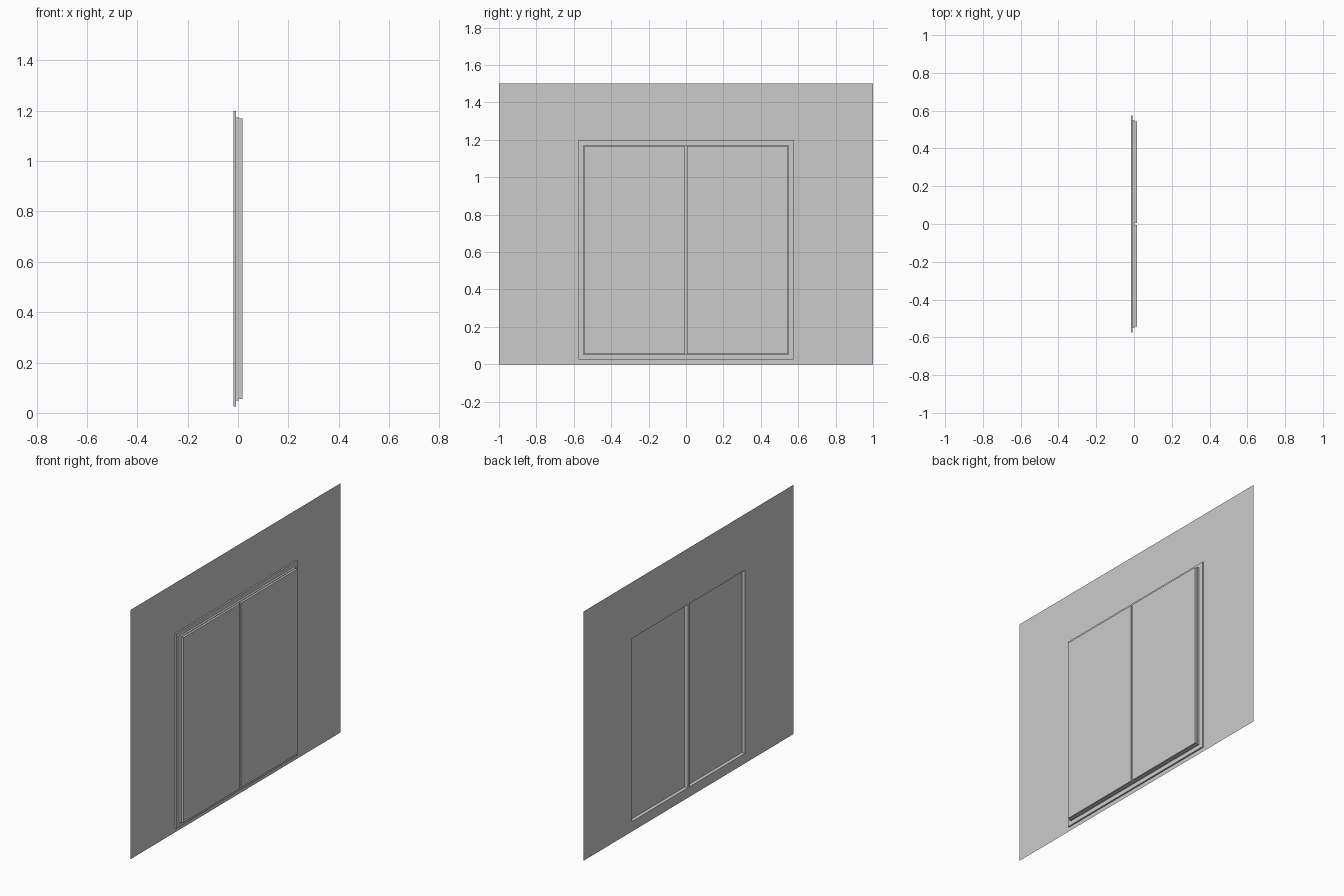
import bpy
import bmesh

cube = bpy.data.objects.get("Cube")
if cube:
    bpy.data.objects.remove(cube, do_unlink=True)

grey = bpy.data.materials.new("plain_grey")
grey.use_nodes = True
colour = (0.6, 0.6, 0.6, 1)
grey.diffuse_color = colour
grey.node_tree.nodes["Principled BSDF"].inputs["Base Color"].default_value = colour


def finish(name, bm):
    bmesh.ops.recalc_face_normals(bm, faces=bm.faces)
    mesh = bpy.data.meshes.new(name)
    bm.to_mesh(mesh)
    bm.free()
    mesh.materials.append(grey)
    obj = bpy.data.objects.new(name, mesh)
    bpy.context.collection.objects.link(obj)
    return obj


def rect(bm, x, y0, y1, z0, z1):
    return [bm.verts.new((x, y, z)) for y, z in ((y0, z0), (y1, z0), (y1, z1), (y0, z1))]


def bridge(bm, a, b):
    for i in range(4):
        j = (i + 1) % 4
        bm.faces.new((a[i], a[j], b[j], b[i]))


def ring(name, x0, x1, outer, inner):
    """Rectangular frame between two outlines; a flat sheet when x0 equals x1."""
    bm = bmesh.new()
    oa, ia = rect(bm, x0, *outer), rect(bm, x0, *inner)
    bridge(bm, oa, ia)
    if x1 > x0:
        ob, ib = rect(bm, x1, *outer), rect(bm, x1, *inner)
        bridge(bm, ob, ib)
        bridge(bm, oa, ob)
        bridge(bm, ia, ib)
    return finish(name, bm)


def slab(name, x0, x1, *outline):
    bm = bmesh.new()
    a, b = rect(bm, x0, *outline), rect(bm, x1, *outline)
    bm.faces.new(a)
    bm.faces.new(b)
    bridge(bm, a, b)
    return finish(name, bm)


BACK, FLANGE, BODY, FRONT = -0.017, -0.008, 0.004, 0.017
flange_edge = (-0.575, 0.575, 0.025, 1.198)
body_edge = (-0.548, 0.548, 0.05, 1.172)
opening = (-0.538, 0.538, 0.06, 1.162)

# Thin wall sheet with an opening
ring("wall", BACK, BACK, (-1, 1, 0, 1.5), flange_edge)

# Stepped frame around the opening
ring("frame_flange", BACK, FLANGE, flange_edge, opening)
ring("frame_body", FLANGE, BODY, body_edge, opening)

# Pair of door panels, lapping the frame with a narrow gap between them
slab("right_panel", BODY, FRONT, -0.543, -0.005, 0.055, 1.168)
slab("left_panel", BODY, FRONT, 0.005, 0.543, 0.055, 1.168)

# Central post behind the gap
slab("centre_post", BACK, BODY, -0.007, 0.007, opening[2], opening[3])
